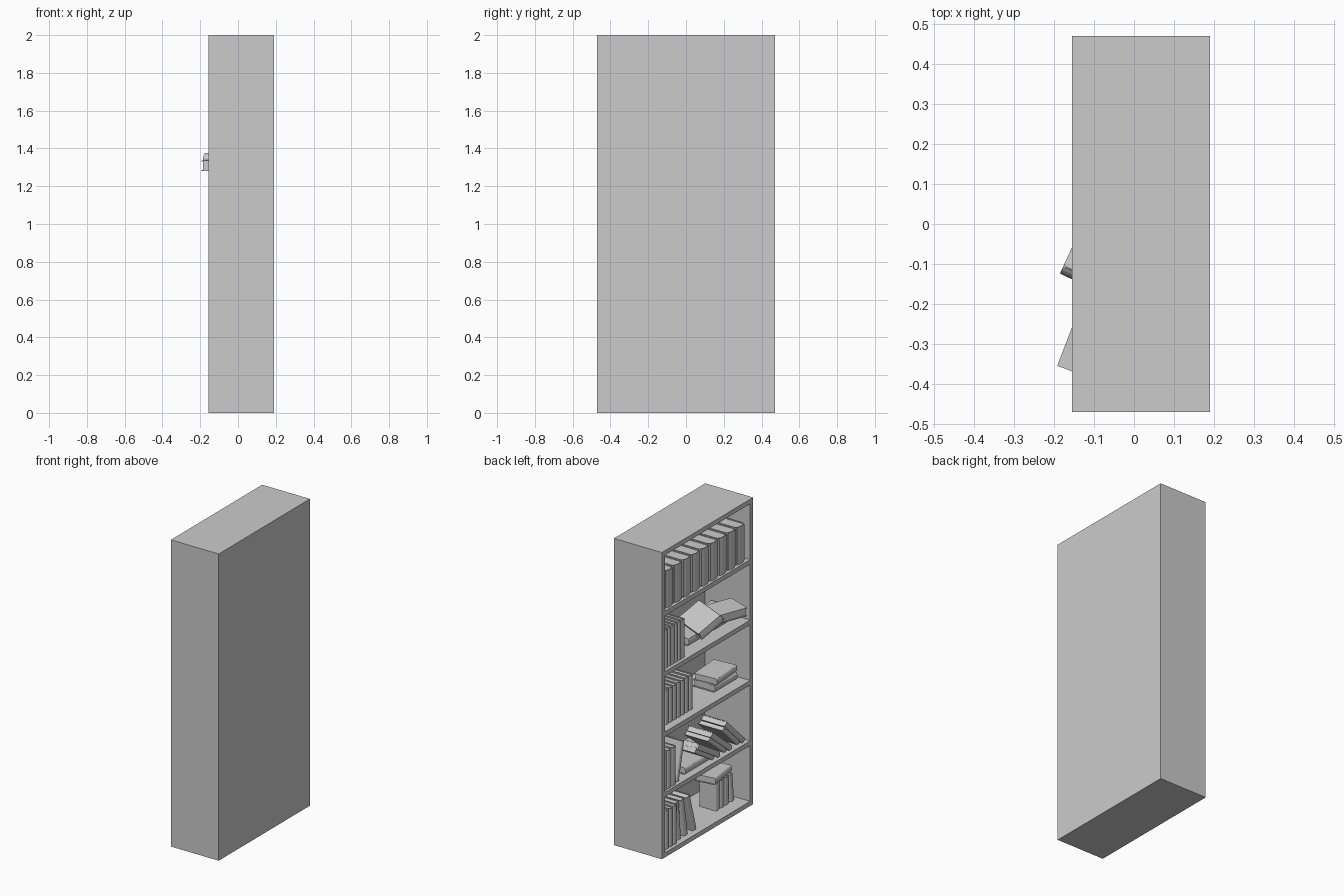
import bpy, bmesh
from math import sin, cos, pi, radians
from mathutils import Vector, Matrix

if "Cube" in bpy.data.objects:
    bpy.data.objects.remove(bpy.data.objects["Cube"], do_unlink=True)

FRONT, BACK, HALF, HEIGHT, T = -0.155, 0.19, 0.47, 2.0, 0.03
STEP = (HEIGHT - T) / 5
FLOORS = [T + STEP * k for k in range(5)]
OUT = Vector((1, 0, 0))


def finish(bm, name):
    bmesh.ops.recalc_face_normals(bm, faces=bm.faces)
    mesh = bpy.data.meshes.new(name)
    bm.to_mesh(mesh)
    bm.free()
    obj = bpy.data.objects.new(name, mesh)
    bpy.context.collection.objects.link(obj)
    return obj


def add_box(bm, lo, hi):
    lo, hi = Vector(lo), Vector(hi)
    m = Matrix.Translation((lo + hi) / 2) @ Matrix.Diagonal((*(hi - lo), 1))
    bmesh.ops.create_cube(bm, size=1, matrix=m)


def board(name, lo, hi):
    bm = bmesh.new()
    add_box(bm, lo, hi)
    return finish(bm, name)


def book(name, loc, up, out, t, d=0.18, h=0.25):
    """Hardcover: rounded C-shaped cover plus an inset page block.
    loc is the middle of the spine's lower end, out runs spine to fore-edge."""
    bm = bmesh.new()
    bulge, c, inset = t * 0.28, min(0.005, t * 0.15), 0.006

    def arc(half, depth):
        return [(bulge - depth * cos(a), half * sin(a))
                for a in (pi * (i / 8 - 0.5) for i in range(9))]

    outer = [(d, -t / 2)] + arc(t / 2, bulge) + [(d, t / 2)]
    inner = [(d, -t / 2 + c)] + arc(t / 2 - c, bulge - c) + [(d, t / 2 - c)]
    face = bm.faces.new([bm.verts.new((x, y, 0)) for x, y in outer + inner[::-1]])
    ext = bmesh.ops.extrude_face_region(bm, geom=[face])
    top = [v for v in ext["geom"] if isinstance(v, bmesh.types.BMVert)]
    bmesh.ops.translate(bm, verts=top, vec=(0, 0, h))
    # page block
    add_box(bm, (c, c - t / 2, inset), (d - inset, t / 2 - c, h - inset))
    obj = finish(bm, name)
    up, out = Vector(up).normalized(), Vector(out).normalized()
    axes = Matrix((out, up.cross(out), up)).transposed().to_4x4()
    obj.matrix_world = Matrix.Translation(loc) @ axes
    return obj


def row(name, floor, start, end, count, gap, **size):
    """Upright books side by side from start down to end along y."""
    pitch = (start - end) / count
    for i in range(count):
        y = start - pitch * (i + 0.5)
        book(f"{name}_{i + 1}", (FRONT + gap, y, floor), (0, 0, 1), OUT,
             pitch * 0.95, **size)


def leaning(name, floor, y, degrees, t, gap, **size):
    """Book tipped sideways; positive degrees tips the top towards +y."""
    a = radians(degrees)
    z = floor + abs(sin(a)) * t / 2
    return book(name, (FRONT + gap, y, z), (0, sin(a), cos(a)), OUT, t, **size)


def flat(name, x, y, z, degrees, t, **size):
    """Book lying on its cover, turned about the vertical."""
    a = radians(degrees)
    return book(name, (x, y, z + t / 2), (sin(a), -cos(a), 0),
                (cos(a), sin(a), 0), t, **size)


# Case
for side, s in (("left", 1), ("right", -1)):
    ys = sorted((s * HALF, s * (HALF - T)))
    board(f"{side}_side_panel", (FRONT, ys[0], 0), (BACK, ys[1], HEIGHT))
board("back_panel", (BACK - 0.02, T - HALF, 0), (BACK, HALF - T, HEIGHT))
for k in range(6):
    board(f"shelf_{k + 1}", (FRONT, T - HALF, STEP * k),
          (BACK - 0.02, HALF - T, STEP * k + T))

# Top shelf: a row of thick volumes
row("thick_volume", FLOORS[4], 0.415, -0.415, 9, 0.012, h=0.245, d=0.2)

# Fourth shelf: thin row and a loose heap
z = FLOORS[3]
row("thin_volume", z, 0.44, 0.2, 7, 0.02)
flat("heap_bottom_book", -0.07, 0.07, z, 0, 0.05)
flat("heap_support_book", -0.07, -0.19, z, 0, 0.066, h=0.23)
flat("heap_turned_book", -0.024, -0.419, 1.28, 159, 0.055)
book("heap_tilted_book", (-0.183, -0.119, 1.359), (0.9, -0.42, 0),
     (0.36, 0.78, -0.5), 0.05)

# Third shelf: row and a small stack
z = FLOORS[2]
row("middle_volume", z, 0.44, 0.07, 9, 0.05, h=0.225, d=0.17)
flat("stack_lower_book", -0.085, -0.18, z, 0, 0.045, h=0.23, d=0.16)
flat("stack_upper_book", -0.095, -0.185, z + 0.045, 4, 0.045, h=0.23, d=0.16)

# Second shelf: two upright, one flat and a slumped run
z = FLOORS[1]
row("upright_volume", z, 0.44, 0.3, 3, 0.012)
leaning("tipped_book", z, 0.275, -13, 0.032, 0.02)
flat("lying_book", -0.115, 0.17, z, 0, 0.045)
for i, (y, tilt) in enumerate(((-0.38, 46), (-0.25, 51), (-0.13, 58))):
    a = radians(tilt)
    for j in range(2):
        t = 0.036
        y_j = y + j * t / cos(a) * 0.7
        leaning(f"slumped_book_{i + 1}_{j + 1}", z, y_j - 0.02, tilt, t,
                0.015 + 0.01 * j, h=0.26 - 0.04 * j)

# Bottom shelf: row ending in leaning books
z = FLOORS[0]
row("lower_volume", z, 0.44, 0.28, 4, 0.02)
for i, (y, tilt) in enumerate(((0.235, 5), (0.165, 9), (0.075, 16))):
    leaning(f"lower_leaning_book_{i + 1}", z, y, tilt, 0.042, 0.035)

# Bottom shelf: small books carrying a flat one
row("small_volume", z, -0.21, -0.35, 3, 0.085, h=0.18, d=0.12)
leaning("small_leaning_book", z, -0.385, 5, 0.035, 0.085, h=0.18, d=0.12)
flat("small_top_book", -0.085, -0.185, z + 0.183, 8, 0.045, h=0.21, d=0.14)
